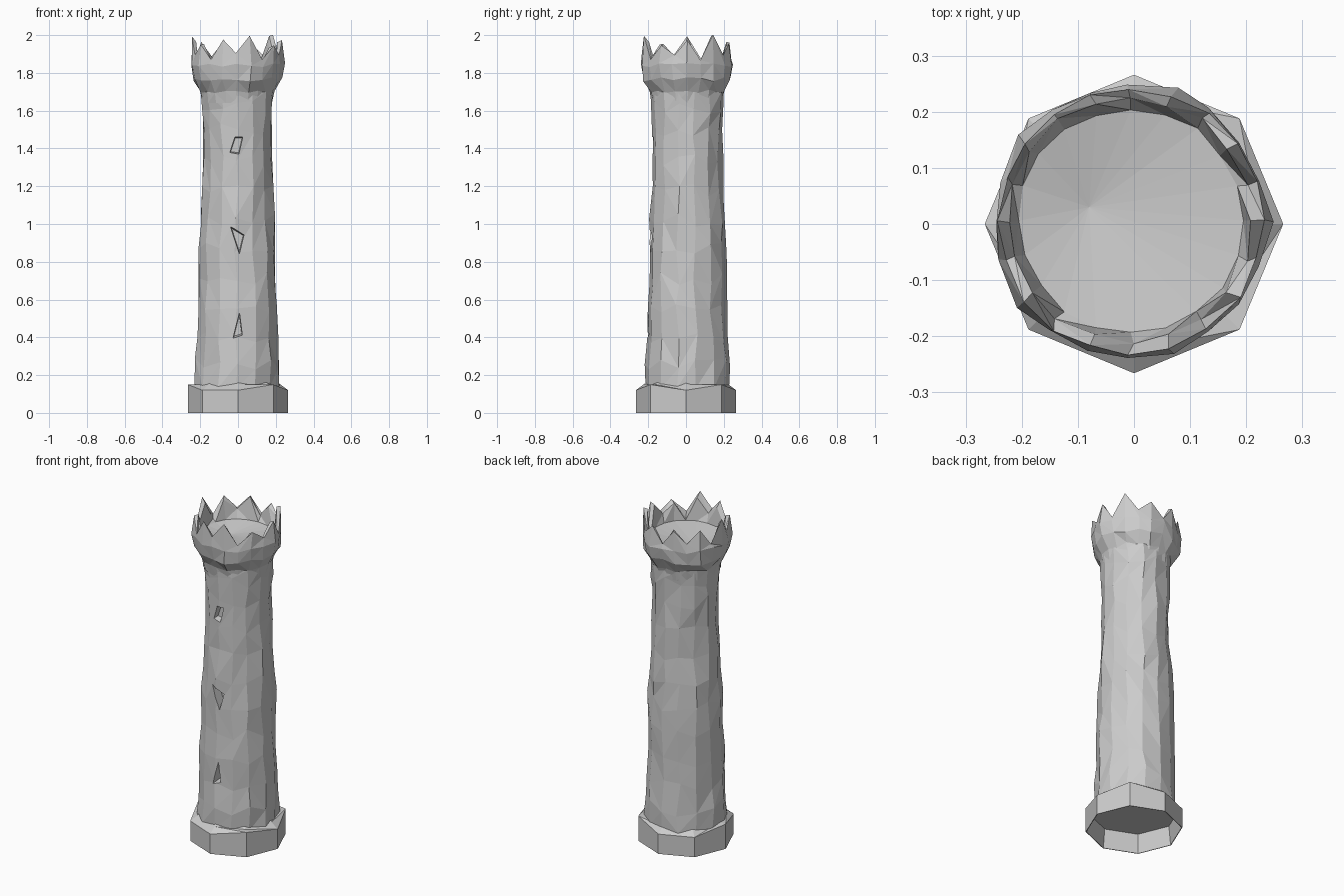
import bpy, bmesh, math, random
from mathutils import Vector

if "Cube" in bpy.data.objects:
    bpy.data.objects.remove(bpy.data.objects["Cube"])

random.seed(7)


def lathe(name, n, profile, centre=(0, 0), jitter=(0, 0), tweak=None, phase=0.0, close=(True, True)):
    """Faceted lathe from (radius, z) rings; tweak(ring, i, r, z) may reshape points."""
    bm = bmesh.new()
    rings = []
    for k, (r, z) in enumerate(profile):
        ring = []
        for i in range(n):
            a = 2 * math.pi * i / n + phase
            rr, zz = tweak(k, i, r, z) if tweak else (r, z)
            rr += random.uniform(-1, 1) * jitter[0]
            if 0 < k < len(profile) - 1:
                zz += random.uniform(-1, 1) * jitter[1]
                a += random.uniform(-1, 1) * jitter[0] * 8
            ring.append(bm.verts.new((centre[0] + rr * math.cos(a), centre[1] + rr * math.sin(a), zz)))
        rings.append(ring)
    for a, b in zip(rings, rings[1:]):
        for i in range(n):
            j = (i + 1) % n
            q = (a[i], a[j], b[j], b[i])
            # alternate the diagonals for a hand-hewn look
            if random.random() < 0.5:
                bm.faces.new((q[0], q[1], q[2]))
                bm.faces.new((q[0], q[2], q[3]))
            else:
                bm.faces.new((q[0], q[1], q[3]))
                bm.faces.new((q[1], q[2], q[3]))
    for ring, do in ((rings[0], close[0]), (rings[-1], close[1])):
        if do:
            bm.faces.new(ring)
    bmesh.ops.recalc_face_normals(bm, faces=bm.faces)
    me = bpy.data.meshes.new(name)
    bm.to_mesh(me)
    bm.free()
    ob = bpy.data.objects.new(name, me)
    bpy.context.collection.objects.link(ob)
    return ob


# Base: octagonal plinth, hollow underneath with a recessed floor
def base_shape(k, i, r, z):
    if k == 3:
        z += 0.03 * (i % 3 == 1)
    return r, z


lathe("base_plinth", 8, [(0.25, 0.115), (0.262, 0.0), (0.266, 0.0), (0.266, 0.12), (0.225, 0.15), (0.19, 0.18)],
      tweak=base_shape, close=(True, False))

# Shaft: tapering rough stone column
shaft = lathe("shaft", 14,
              [(0.225, 0.13), (0.222, 0.26), (0.216, 0.40), (0.211, 0.55), (0.207, 0.71), (0.205, 0.87),
               (0.198, 1.02), (0.190, 1.18), (0.186, 1.34), (0.184, 1.50), (0.188, 1.62), (0.195, 1.70)],
              centre=(-0.003, 0.008), jitter=(0.007, 0.035), phase=0.2)


# Arrow slits: wedge cutters sunk into the front wall
def slit(name, pts, depth=0.055):
    bm = bmesh.new()
    mx = sum(p[0] for p in pts) / len(pts)
    mz = sum(p[1] for p in pts) / len(pts)
    front = [bm.verts.new((x, -0.3, z)) for x, z in pts]
    back = [bm.verts.new((mx + (x - mx) * 0.6, -0.19 + depth, mz + (z - mz) * 0.6)) for x, z in pts]
    bm.faces.new(front)
    bm.faces.new(back)
    n = len(pts)
    for i in range(n):
        j = (i + 1) % n
        bm.faces.new((front[i], front[j], back[j], back[i]))
    bmesh.ops.recalc_face_normals(bm, faces=bm.faces)
    me = bpy.data.meshes.new(name)
    bm.to_mesh(me)
    bm.free()
    ob = bpy.data.objects.new(name, me)
    bpy.context.collection.objects.link(ob)
    ob.hide_render = True
    return ob


slits = [[(-0.035, 0.38), (0.03, 0.40), (0.01, 0.56)],
         [(0.01, 0.81), (0.045, 0.95), (-0.055, 1.01)],
         [(-0.06, 1.36), (0.01, 1.35), (0.04, 1.48), (-0.02, 1.48)]]
bpy.context.view_layer.objects.active = shaft
for k, pts in enumerate(slits):
    cutter = slit("slit_cutter_%d" % k, pts)
    mod = shaft.modifiers.new("slit", 'BOOLEAN')
    mod.operation = 'DIFFERENCE'
    mod.solver = 'EXACT'
    mod.object = cutter
    bpy.ops.object.modifier_apply(modifier=mod.name)
    bpy.data.objects.remove(cutter)


# Crown: flared collar, pointed battlements and sunken deck
tops = [random.uniform(1.95, 1.99) for _ in range(10)]
tops[1] = 2.0


def crown_shape(k, i, r, z):
    if k in (4, 5):
        high = i % 2 == 0
        z = tops[i // 2] if high else 1.865 + 0.03 * ((i // 2) % 2)
        if k == 5:
            z -= 0.015
            r -= 0.004 * high
    elif k in (2, 3):
        r += 0.006 if i % 4 == 0 else -0.004
    return r, z


crown = lathe("battlement_crown", 20,
              [(0.186, 1.64), (0.196, 1.70), (0.236, 1.765), (0.246, 1.84), (0.236, 1.97), (0.220, 1.97), (0.20, 1.83)],
              centre=(-0.006, 0.006), jitter=(0.004, 0.012), tweak=crown_shape, close=(False, False))

# Deck: shallow fan meeting at an off-centre low point
bm = bmesh.new()
bm.from_mesh(crown.data)
bm.verts.ensure_lookup_table()
rim = list(bm.verts)[-20:]
mid = bm.verts.new(Vector((-0.08, 0.03, 1.80)))
for i in range(20):
    bm.faces.new((rim[i], rim[(i + 1) % 20], mid))
bmesh.ops.recalc_face_normals(bm, faces=bm.faces)
bm.to_mesh(crown.data)
bm.free()
